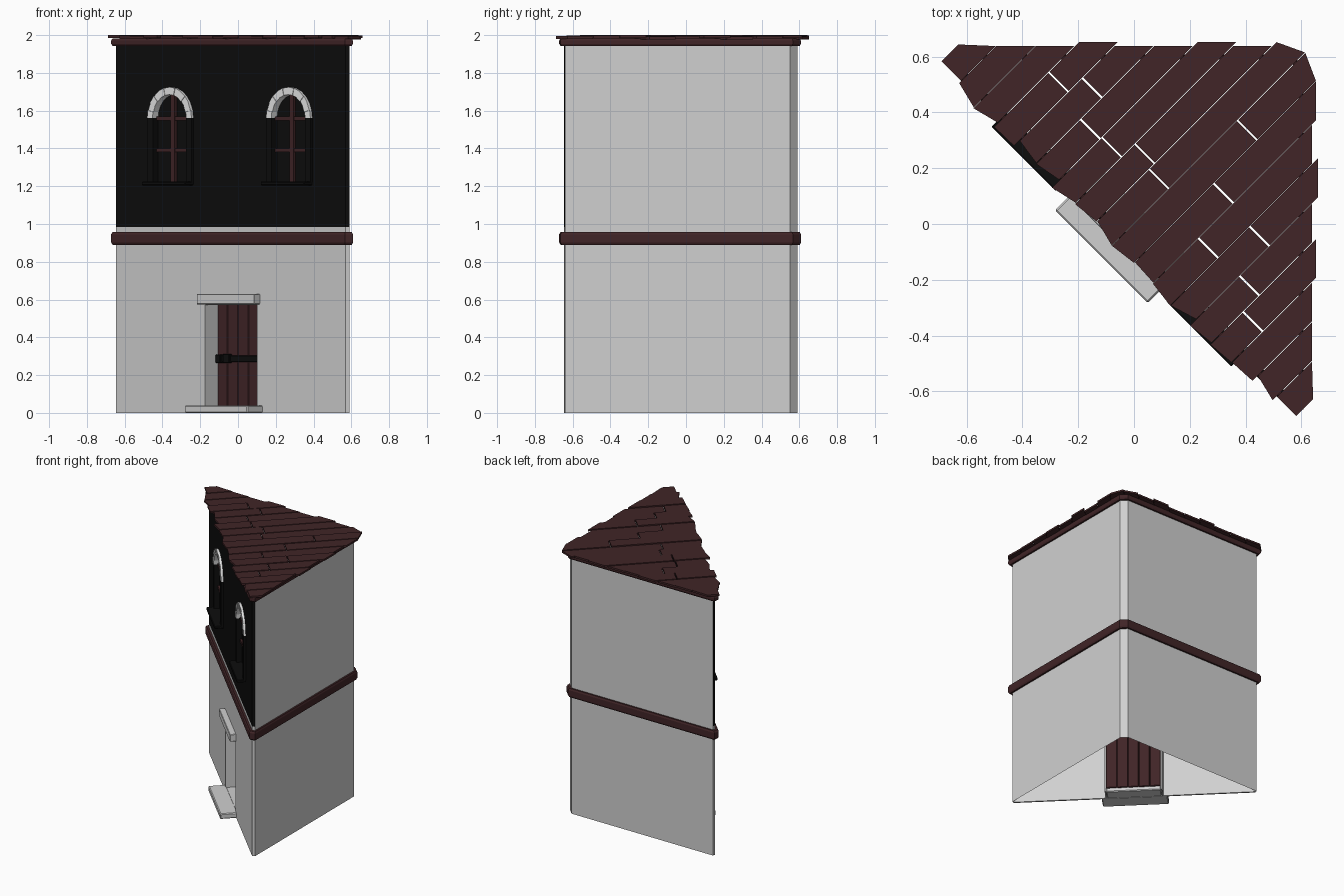
import bpy, bmesh, math, random
from mathutils import Matrix, Vector

random.seed(4)
cube = bpy.data.objects.get("Cube")
if cube:
    bpy.data.objects.remove(cube, do_unlink=True)


def material(name, color):
    m = bpy.data.materials.new(name)
    m.use_nodes = True
    m.diffuse_color = (*color, 1)
    m.node_tree.nodes["Principled BSDF"].inputs["Base Color"].default_value = (*color, 1)
    return m


PLASTER = material("pale plaster", (0.63, 0.63, 0.63))
STONE = material("white stone", (0.8, 0.8, 0.8))
WOOD = material("dark red wood", (0.052, 0.018, 0.020))
BLACK = material("black", (0.004, 0.004, 0.004))

# Everything is built with the slanted front along local x, then turned
TURN = Matrix.Rotation(-math.pi / 4, 4, "Z")


def finish(name, bm, *mats):
    bmesh.ops.transform(bm, matrix=TURN, verts=bm.verts)
    mesh = bpy.data.meshes.new(name)
    bm.to_mesh(mesh)
    bm.free()
    for m in mats:
        mesh.materials.append(m)
    obj = bpy.data.objects.new(name, mesh)
    bpy.context.collection.objects.link(obj)
    return obj


def add_box(bm, x, y, z):
    """Box from three (low, high) ranges."""
    size = [b - a for a, b in (x, y, z)]
    mid = [(a + b) / 2 for a, b in (x, y, z)]
    m = Matrix.Translation(mid) @ Matrix.Diagonal((*size, 1))
    return bmesh.ops.create_cube(bm, size=1, matrix=m)["verts"]


def boxes(name, mat, *ranges, bevel=0):
    bm = bmesh.new()
    for r in ranges:
        add_box(bm, *r)
    if bevel:
        bmesh.ops.bevel(bm, geom=bm.edges[:], offset=bevel, segments=1, affect="EDGES")
    return finish(name, bm, mat)


def add_prism(bm, outline, z0, z1):
    low = [bm.verts.new((x, y, z0)) for x, y in outline]
    high = [bm.verts.new((x, y, z1)) for x, y in outline]
    bm.faces.new(low[::-1])
    bm.faces.new(high)
    n = len(low)
    for i in range(n):
        j = (i + 1) % n
        bm.faces.new((low[i], low[j], high[j], high[i]))


def mirrored(half):
    return half + [(-x, y) for x, y in reversed(half)]


def front_panel(name, mat, loops):
    """Upright panel on the front, the loops after the first are holes."""
    bm = bmesh.new()
    for loop in loops:
        vs = [bm.verts.new((x, FRONT, z)) for x, z in loop]
        for a, b in zip(vs, vs[1:] + vs[:1]):
            bm.edges.new((a, b))
    bmesh.ops.triangle_fill(bm, use_beauty=True, edges=bm.edges[:], normal=(0, -1, 0))
    for f in bm.faces:
        f.normal_update()
        if f.normal.y > 0:
            f.normal_flip()
    obj = finish(name, bm, mat)
    mod = obj.modifiers.new("thickness", "SOLIDIFY")
    mod.thickness = 0.012
    mod.offset = -1


FRONT, SPLIT, TOP = -0.053, 0.985, 1.96
WALL = mirrored([(0.859, FRONT), (0.87, -0.035), (0.028, 0.806)])
BAND = mirrored([(0.875, -0.075), (0.90, -0.04), (0.030, 0.83)])
WINDOWS = (-0.445, 0.445)
SILL, SPRING, INNER, OUTER = 1.22, 1.56, 0.127, 0.165

# Side and back walls, black on the narrow front ends of the upper floor
bm = bmesh.new()
for z0, z1 in ((0, SPLIT), (SPLIT, TOP)):
    for a, b in zip(WALL, WALL[1:]):
        f = bm.faces.new([bm.verts.new(p) for p in ((*a, z0), (*b, z0), (*b, z1), (*a, z1))])
        narrow_end = (Vector(a) - Vector(b)).length < 0.04
        f.material_index = int(z0 > 0 and narrow_end)
bmesh.ops.remove_doubles(bm, verts=bm.verts, dist=0.0001)
finish("side_walls", bm, PLASTER, BLACK)

# Front walls with the doorway and the arched window openings
edge, door, door_top = 0.859, 0.195, 0.575
front_panel("lower_front_wall", PLASTER, [mirrored(
    [(door, door_top), (door, 0), (edge, 0), (edge, SPLIT)])])


def arch_points(cx, r, n=12):
    return [(cx + r * math.cos(math.pi * i / n), SPRING + r * math.sin(math.pi * i / n))
            for i in range(n + 1)]


holes = [arch_points(c, INNER) + [(c - INNER, SILL), (c + INNER, SILL)] for c in WINDOWS]
front_panel("upper_front_wall", BLACK,
            [mirrored([(edge, SPLIT), (edge, TOP)])] + holes)

# Timber bands around each floor
for name, z0, z1 in (("middle_band", 0.89, 0.957), ("top_band", 1.942, 1.983)):
    bm = bmesh.new()
    rings = []
    for z, k in ((z0, 0), (z0, 0.7), (z0 + 0.012, 1), (z1 - 0.012, 1), (z1, 0.7), (z1, 0)):
        rings.append([bm.verts.new((*Vector(w).lerp(Vector(b), k), z))
                      for w, b in zip(WALL, BAND)])
    for lo, hi in zip(rings, rings[1:]):
        for i in range(len(lo)):
            j = (i + 1) % len(lo)
            bm.faces.new((lo[i], lo[j], hi[j], hi[i]))
    finish(name, bm, WOOD)

# Windows: pane, glazing bars, black jambs, sill and stone arch
for side, c in zip(("right", "left"), WINDOWS):
    boxes(side + "_window_pane", BLACK,
          ((c - 0.14, c + 0.14), (-0.028, -0.022), (SILL - 0.01, SPRING + 0.14)))
    bars = [((c - 0.015, c + 0.015), (-0.044, -0.028), (SILL, SPRING + 0.125))]
    for z in (1.39, 1.558):
        bars.append(((c - 0.125, c + 0.125), (-0.042, -0.028), (z - 0.01, z + 0.01)))
    boxes(side + "_window_bars", WOOD, *bars)
    boxes(side + "_window_jambs", BLACK, *[
        ((c + s * 0.145 - 0.02, c + s * 0.145 + 0.02), (-0.068, -0.025), (SILL, SPRING))
        for s in (-1, 1)])
    boxes(side + "_window_sill", BLACK,
          ((c - 0.163, c + 0.163), (-0.115, -0.025), (1.205, 1.225)), bevel=0.004)

    bm = bmesh.new()
    inner, outer = arch_points(c, INNER - 0.002), arch_points(c, OUTER)
    for i in range(len(inner) - 1):
        step = 0.003 * (i % 2)
        ring = (inner[i], outer[i], outer[i + 1], inner[i + 1])
        front = [bm.verts.new((x, -0.068 - step, z)) for x, z in ring]
        back = [bm.verts.new((x, -0.025, z)) for x, z in ring]
        bm.faces.new(front)
        bm.faces.new(back[::-1])
        for k in range(4):
            m = (k + 1) % 4
            bm.faces.new((front[m], front[k], back[k], back[m]))
    bmesh.ops.recalc_face_normals(bm, faces=bm.faces)
    finish(side + "_window_arch", bm, STONE)

# Doorway: reveal, lintel, step, planks and iron bar
boxes("door_reveal", PLASTER,
      ((-door - 0.01, -door), (FRONT + 0.002, 0.055), (0, door_top)),
      ((door, door + 0.01), (FRONT + 0.002, 0.055), (0, door_top)),
      ((-door, door), (FRONT + 0.002, 0.055), (door_top - 0.003, door_top + 0.01)))
boxes("door_lintel", PLASTER, ((-0.216, 0.216), (-0.095, -0.05), (0.575, 0.63)), bevel=0.003)
boxes("door_step", PLASTER, ((-0.235, 0.235), (-0.166, FRONT + 0.01), (0, 0.04)),
      ((-door, door), (FRONT, 0.045), (0.002, 0.038)), bevel=0.006)
plank = 2 * door / 5
boxes("door_planks", WOOD, *[
    ((-door + i * plank + 0.001, -door + (i + 1) * plank - 0.001), (0.04, 0.055), (0.03, 0.573))
    for i in range(5)], bevel=0.003)
boxes("door_iron_bar", BLACK, ((-0.19, 0.19), (0.03, 0.042), (0.27, 0.305)),
      ((-0.185, -0.15), (0.015, 0.042), (0.265, 0.31)),
      ((-0.135, -0.085), (0.018, 0.042), (0.265, 0.312)), bevel=0.003)

# Roof planks laid from the front to the back corner, trimmed to the walls
bm = bmesh.new()
rows, width = 18, 0.1
for i in range(rows):
    x0 = (i - rows / 2) * width
    x1 = x0 + width - 0.002
    start = -0.095 + random.uniform(-0.02, 0.015)
    skew = random.uniform(-0.015, 0.015)
    overhang = random.choice((0, 0, 0.02, 0.03))
    ends = [max(0.01, min(0.868, 0.902 - abs(x) + overhang * (abs(x) < 0.75))) for x in (x0, x1)]
    if abs(x0 + x1) > 1.65:
        start, skew = -0.075, 0
    top = 2.0 - 0.003 * (i % 3)
    cuts = [(start - skew, start + skew)]
    length = min(ends) - start
    if length > 0.35:
        cut = start + length * random.uniform(0.3, 0.75)
        cuts += [(cut, cut)]
    cuts += [tuple(ends)]
    for k, (a, b) in enumerate(zip(cuts, cuts[1:])):
        gap = 0.007 if k + 2 < len(cuts) else 0
        z = top - 0.002 * k
        add_prism(bm, [(x0, a[0]), (x1, a[1]), (x1, b[1] - gap), (x0, b[0] - gap)], z - 0.014, z)
finish("roof_planks", bm, WOOD)
